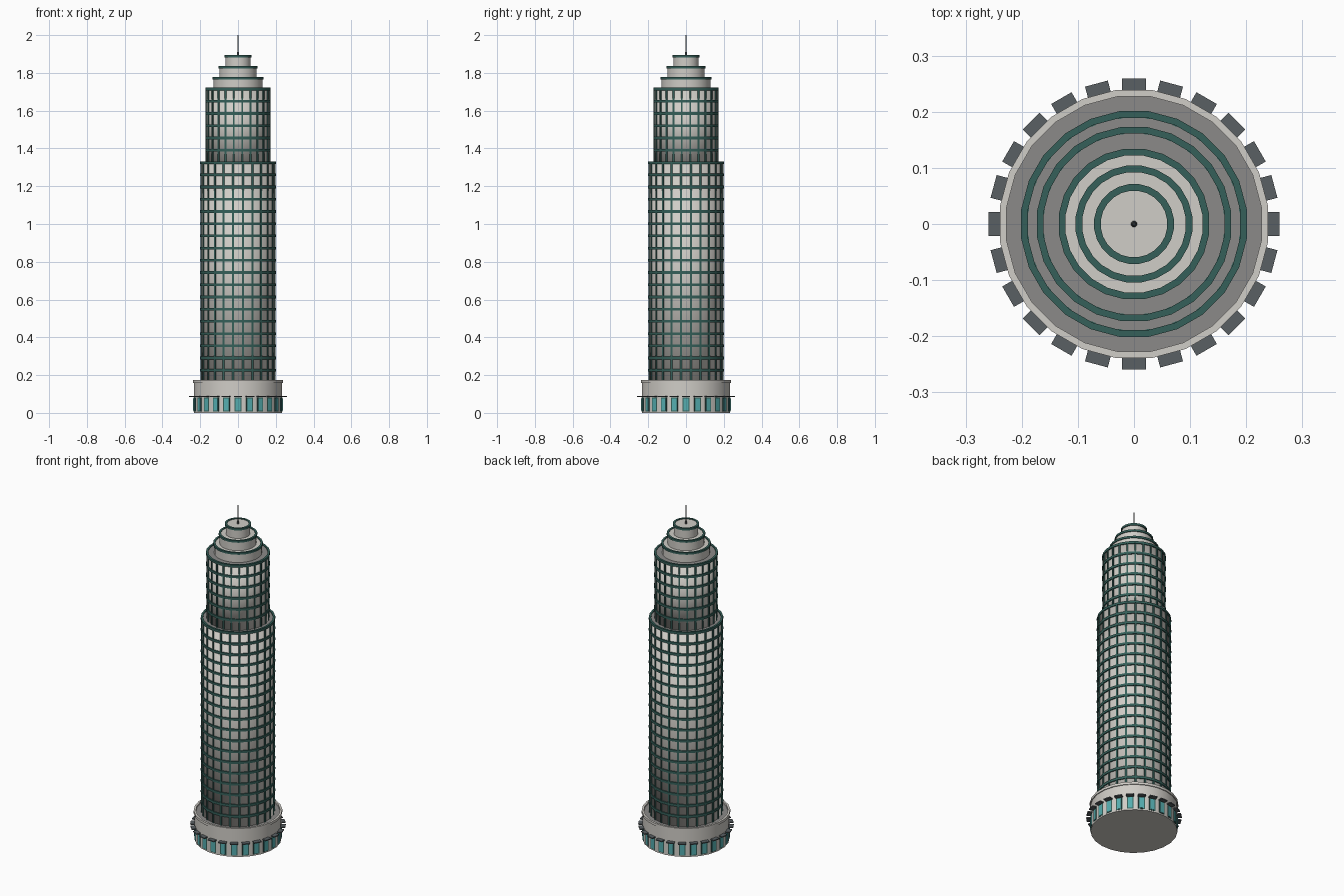
import bpy, bmesh, math
from mathutils import Matrix, Vector

cube = bpy.data.objects.get("Cube")
if cube:
    bpy.data.objects.remove(cube, do_unlink=True)

SIDES = 24
STEP = 2 * math.pi / SIDES
FACET = 1 / math.cos(STEP / 2)   # turns face distance into corner radius


def material(name, r, g, b):
    m = bpy.data.materials.new(name)
    m.use_nodes = True
    m.diffuse_color = (r, g, b, 1)
    m.node_tree.nodes["Principled BSDF"].inputs["Base Color"].default_value = (r, g, b, 1)
    return m


stone = material("warm stone", 0.63, 0.61, 0.57)
green = material("dark green metal", 0.035, 0.115, 0.10)
roofing = material("grey roofing", 0.26, 0.255, 0.25)
slate = material("slate awning", 0.10, 0.115, 0.125)
glass = material("teal glass", 0.09, 0.42, 0.43)
steel = material("mast steel", 0.12, 0.13, 0.13)


def finish(name, bm, mat, smooth=None):
    bmesh.ops.recalc_face_normals(bm, faces=bm.faces)
    mesh = bpy.data.meshes.new(name)
    bm.to_mesh(mesh)
    bm.free()
    mesh.materials.append(mat)
    ob = bpy.data.objects.new(name, mesh)
    bpy.context.collection.objects.link(ob)
    bpy.ops.object.select_all(action='DESELECT')
    ob.select_set(True)
    bpy.context.view_layer.objects.active = ob
    if smooth == "all":
        bpy.ops.object.shade_smooth()
    elif smooth == "angle":
        bpy.ops.object.shade_smooth_by_angle(angle=math.radians(30))
    return ob


def drum(name, radius, z0, z1, mat, smooth="angle", sides=SIDES, top=None):
    bm = bmesh.new()
    place = Matrix.Translation((0, 0, (z0 + z1) / 2)) @ Matrix.Rotation(STEP / 2, 4, 'Z')
    upper = radius if top is None else top
    bmesh.ops.create_cone(bm, cap_ends=True, segments=sides, radius1=radius * FACET,
                          radius2=upper * FACET, depth=z1 - z0, matrix=place)
    return finish(name, bm, mat, smooth)


def add_ring(bm, outer, inner, z0, z1):
    loops = []
    for i in range(SIDES):
        a = (i + 0.5) * STEP
        d = Vector((math.cos(a), math.sin(a), 0)) * FACET
        loops.append([bm.verts.new(d * r + Vector((0, 0, z)))
                      for r, z in ((outer, z0), (outer, z1), (inner, z1), (inner, z0))])
    for i in range(SIDES):
        p, q = loops[i], loops[(i + 1) % SIDES]
        for k in range(4):
            n = (k + 1) % 4
            bm.faces.new((p[k], q[k], q[n], p[n]))


def rings(name, outer, inner, spans, mat, smooth="angle"):
    bm = bmesh.new()
    for z0, z1 in spans:
        add_ring(bm, outer, inner, z0, z1)
    return finish(name, bm, mat, smooth)


def radial_boxes(name, r0, r1, width, z0, z1, mat, shift=0.0):
    """One box per side, reaching from r0 to r1."""
    bm = bmesh.new()
    for i in range(SIDES):
        place = (Matrix.Rotation((i + shift) * STEP, 4, 'Z')
                 @ Matrix.Translation(((r0 + r1) / 2, 0, (z0 + z1) / 2))
                 @ Matrix.Diagonal((r1 - r0, width, z1 - z0, 1)))
        bmesh.ops.create_cube(bm, size=1, matrix=place)
    return finish(name, bm, mat)


# Round base with a parapet and a recessed roof
drum("base_wall", 0.234, 0, 0.16, stone)
rings("base_parapet", 0.239, 0.227, [(0.158, 0.173)], stone)
drum("base_roof", 0.228, 0.155, 0.163, roofing)

# Ground floor windows with awnings
radial_boxes("window_frames", 0.225, 0.236, 0.036, 0.008, 0.082, green)
radial_boxes("window_glass", 0.225, 0.238, 0.025, 0.013, 0.077, glass)
radial_boxes("awnings", 0.225, 0.259, 0.042, 0.083, 0.089, slate)


# Two tiers of panelled wall, gridded by floor bands and mullions
def tier(name, radius, z0, z1, floors):
    drum(name + "_wall", radius - 0.006, z0 - 0.01, z1 - 0.008, stone, "all")
    drum(name + "_roof", radius - 0.008, z1 - 0.012, z1 - 0.005, roofing)
    height = (z1 - z0) / floors
    tops = [z0 + height * i for i in range(1, floors + 1)]
    rings(name + "_bands", radius, radius - 0.012, [(z - 0.014, z) for z in tops], green)
    radial_boxes(name + "_mullions", radius - 0.012, radius * FACET - 0.002,
                 0.009, z0 - 0.008, z1 - 0.004, green, 0.5)


tier("lower_tier", 0.201, 0.168, 1.332, 18)
tier("upper_tier", 0.173, 1.332, 1.722, 6)

# Stepped crown
base = 1.712
for label, radius, top in (("first", 0.134, 1.778), ("second", 0.104, 1.836),
                           ("third", 0.071, 1.894)):
    drum(label + "_crown_step", radius - 0.005, base, top - 0.004, stone)
    rings(label + "_crown_trim", radius, radius - 0.012, [(top - 0.012, top)], green)
    base = top - 0.008

# Mast
drum("mast_foot", 0.006, 1.885, 1.915, steel, sides=12, top=0.0035)
drum("mast", 0.003, 1.91, 2.0, steel, sides=12, top=0.002)
